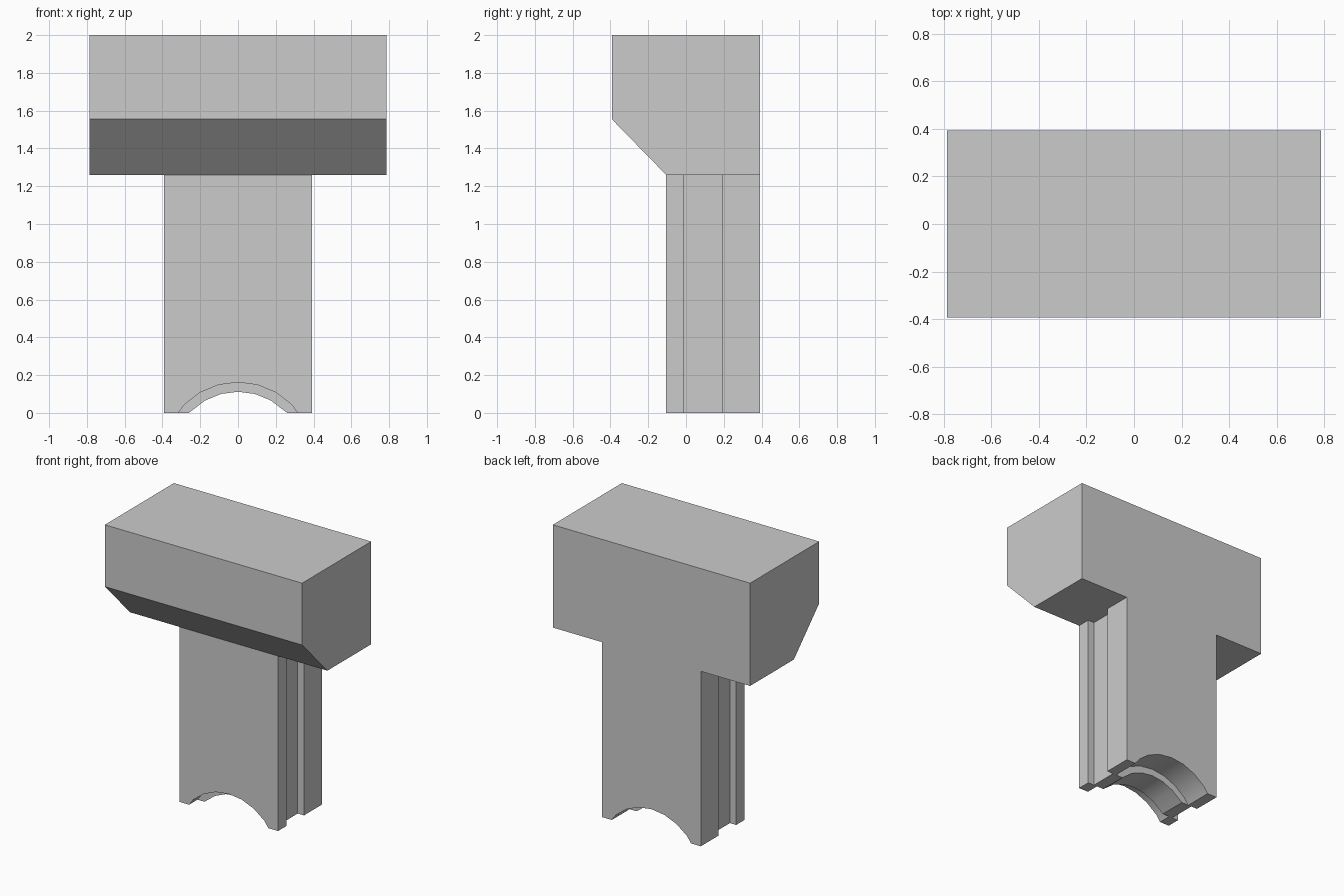
import bpy
from math import sin, cos, radians

cube = bpy.data.objects.get("Cube")
if cube:
    bpy.data.objects.remove(cube, do_unlink=True)

# Single plain grey
grey = bpy.data.materials.new("plain_grey")
grey.use_nodes = True
colour = (0.6, 0.6, 0.6, 1)
grey.diffuse_color = colour
grey.node_tree.nodes["Principled BSDF"].inputs["Base Color"].default_value = colour


def extrude(name, profile, place, start, end):
    """Prism of a closed 2D profile; place(u, v, depth) gives the 3D point."""
    n = len(profile)
    verts = [place(u, v, d) for d in (start, end) for u, v in profile]
    faces = [tuple(range(n)), tuple(reversed(range(n, 2 * n)))]
    faces += [(i, i + n, (i + 1) % n + n, (i + 1) % n) for i in range(n)]
    mesh = bpy.data.meshes.new(name)
    mesh.from_pydata(verts, [], faces)
    mesh.materials.append(grey)
    obj = bpy.data.objects.new(name, mesh)
    bpy.context.collection.objects.link(obj)
    bpy.ops.object.select_all(action="DESELECT")
    obj.select_set(True)
    bpy.context.view_layer.objects.active = obj
    # Outward normals, smooth arch, sharp corners
    bpy.ops.object.mode_set(mode="EDIT")
    bpy.ops.mesh.select_all(action="SELECT")
    bpy.ops.mesh.normals_make_consistent(inside=False)
    bpy.ops.object.mode_set(mode="OBJECT")
    bpy.ops.object.shade_smooth_by_angle(angle=radians(30))
    return obj


HEAD_BOTTOM = 1.26
HALF_STEM = 0.393


def arched_slab(name, inset, y0, y1):
    """Upright slab with a shallow arch cut in its foot."""
    half = HALF_STEM - inset
    radius, centre = 0.4 - inset, -0.238
    arch = [(radius * sin(radians(a)), centre + radius * cos(radians(a)))
            for a in range(-45, 46, 15)]
    foot = 0.316 - inset * 1.1
    profile = [(-half, HEAD_BOTTOM), (-half, 0), (-foot, 0), *arch,
               (foot, 0), (half, 0), (half, HEAD_BOTTOM)]
    return extrude(name, profile, lambda x, z, y: (x, y, z), y0, y1)


# Stem: two outer slabs with a recessed core between them
arched_slab("front_slab", 0, -0.105, -0.01)
arched_slab("recessed_core", 0.05, -0.01, 0.19)
arched_slab("back_slab", 0, 0.19, 0.393)

# Wide head with a sloping underside at the front
head = [(-0.393, 2), (-0.393, 1.555), (-0.105, HEAD_BOTTOM),
        (0.393, HEAD_BOTTOM), (0.393, 2)]
extrude("head", head, lambda y, z, x: (x, y, z), -0.786, 0.786)
